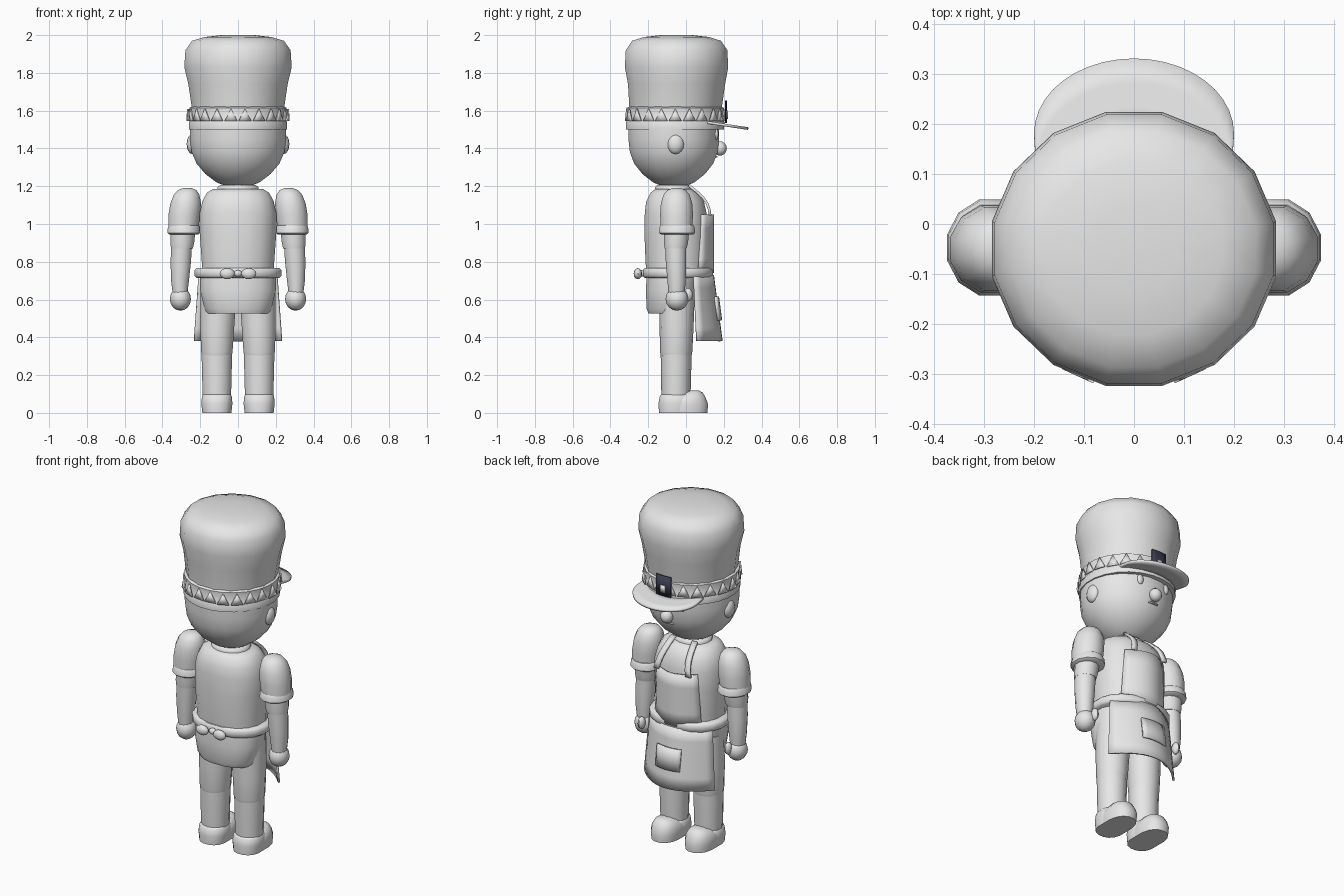
import bpy, bmesh, math
from mathutils import Vector

if "Cube" in bpy.data.objects:
    bpy.data.objects.remove(bpy.data.objects["Cube"])


def material(name, rgb):
    m = bpy.data.materials.new(name)
    m.diffuse_color = (*rgb, 1)
    m.use_nodes = True
    m.node_tree.nodes["Principled BSDF"].inputs["Base Color"].default_value = m.diffuse_color
    return m


GREY = material("plain_grey", (0.8, 0.8, 0.8))
NAVY = material("badge_navy", (0.045, 0.05, 0.085))


def finish(name, bm, mat=GREY, angle=50):
    """Turn a bmesh into a smooth-shaded object with crisp edges."""
    bmesh.ops.recalc_face_normals(bm, faces=bm.faces)
    me = bpy.data.meshes.new(name)
    bm.to_mesh(me)
    bm.free()
    me.materials.append(mat)
    ob = bpy.data.objects.new(name, me)
    bpy.context.collection.objects.link(ob)
    bpy.ops.object.select_all(action='DESELECT')
    ob.select_set(True)
    bpy.context.view_layer.objects.active = ob
    bpy.ops.object.shade_smooth_by_angle(angle=math.radians(angle))
    return ob


def tower(name, rings, n=16, power=2.0, angle=50, mat=GREY):
    """Stack of rounded cross-sections: (z, rx, ry, cx, cy)."""
    bm = bmesh.new()
    loops = []
    for z, rx, ry, cx, cy in rings:
        loop = []
        for i in range(n):
            a = 2 * math.pi * (i + 0.5) / n
            c, s = math.cos(a), math.sin(a)
            x = math.copysign(abs(c) ** (2 / power), c)
            y = math.copysign(abs(s) ** (2 / power), s)
            loop.append(bm.verts.new((cx + rx * x, cy + ry * y, z)))
        loops.append(loop)
    for a, b in zip(loops, loops[1:]):
        for i in range(n):
            j = (i + 1) % n
            bm.faces.new((a[i], a[j], b[j], b[i]))
    bm.faces.new(loops[0])
    bm.faces.new(loops[-1])
    return finish(name, bm, mat, angle)


def ball(name, centre, radii, n=12):
    bm = bmesh.new()
    bmesh.ops.create_uvsphere(bm, u_segments=n, v_segments=8, radius=1)
    for v in bm.verts:
        v.co = Vector(centre) + Vector(v.co[k] * radii[k] for k in range(3))
    return finish(name, bm)


def sheet(name, f, nu=10, nv=4, thick=0.012, mat=GREY):
    """Thin cloth panel from f(u, v), u in -1..1 and v in 0..1."""
    bm = bmesh.new()
    g = [[bm.verts.new(f(-1 + 2 * i / nu, j / nv)) for i in range(nu + 1)]
         for j in range(nv + 1)]
    for j in range(nv):
        for i in range(nu):
            bm.faces.new((g[j][i], g[j][i + 1], g[j + 1][i + 1], g[j + 1][i]))
    ob = finish(name, bm, mat)
    mod = ob.modifiers.new("thickness", 'SOLIDIFY')
    mod.thickness = thick
    mod.offset = 0
    return ob


def mix(a, b, t):
    return a + (b - a) * t


# Head and neck
CY = -0.065
tower("head", [(1.20, .06, .06, 0, CY), (1.22, .115, .11, 0, CY),
               (1.265, .175, .168, 0, CY), (1.32, .222, .212, 0, CY),
               (1.38, .248, .235, 0, CY), (1.45, .258, .243, 0, CY),
               (1.53, .255, .243, 0, CY)], n=20)
tower("neck", [(1.15, .08, .075, 0, CY), (1.23, .08, .075, 0, CY)])
tower("collar", [(1.17, .11, .10, 0, CY), (1.195, .11, .10, 0, CY),
                 (1.207, .095, .088, 0, CY)])

# Tall hat with cap band
hc = -0.05
tower("hat_crown", [(1.55, .24, .24, 0, -.057), (1.62, .25, .25, 0, -.055),
                    (1.74, .268, .262, 0, hc), (1.83, .290, .279, 0, hc),
                    (1.92, .284, .274, 0, hc), (1.97, .248, .24, 0, hc),
                    (1.99, .18, .175, 0, hc), (2.0, .09, .085, 0, hc)], angle=60)
tower("hat_band", [(1.50, .262, .262, 0, -.058), (1.54, .263, .263, 0, -.058),
                   (1.55, .256, .256, 0, -.058), (1.615, .260, .260, 0, -.057),
                   (1.622, .245, .245, 0, -.057)], n=24)

# Row of pointed folds around the band
bm = bmesh.new()
for i in range(22):
    pts = []
    for k, z, r in ((-.45, 1.545, .266), (.45, 1.545, .266), (0, 1.61, .263)):
        a = 2 * math.pi * (i + k) / 22
        pts.append(bm.verts.new((r * math.cos(a), -.057 + r * math.sin(a), z)))
    bm.faces.new(pts)
folds = finish("band_folds", bm)
folds.modifiers.new("thickness", 'SOLIDIFY').thickness = .008


# Visor
def visor(u, v):
    a = math.radians(90 - 72 * u)
    outer = Vector((.2 * math.sin(math.radians(90) * u), .18 + .15 * math.cos(math.radians(90) * u)))
    inner = Vector((.2 * math.cos(a), -.05 + .235 * math.sin(a)))
    p = inner.lerp(outer, v)
    return (p.x, p.y, 1.532 - .15 * (p.y - .15))


sheet("visor", visor, 20, 3, .014)

# Dark badge with a small pale window
for nm, w, lo, hi, off, m in (("badge", .048, 1.535, 1.655, .213, NAVY),
                              ("badge_window", .016, 1.555, 1.60, .219, GREY)):
    sheet(nm, lambda u, v: (u * w, off - 1.9 * (u * w) ** 2, mix(lo, hi, v)), 4, 1, .006, m)

# Face
ball("nose", (0, .18, 1.40), (.036, .036, .038))
for k, z in enumerate((1.352, 1.332)):
    sheet(f"mouth_line_{k}",
          lambda u, v: (u * .03, .163 - .018 * k - 2 * (u * .03) ** 2, z + .007 * v), 4, 1, .009)

# Torso, belt and shirt tail
tower("torso", [(.72, .195, .16, 0, -.05), (.80, .195, .165, 0, -.052),
                (.95, .206, .17, 0, -.053), (1.06, .206, .166, 0, -.055),
                (1.12, .192, .155, 0, -.058), (1.165, .168, .128, 0, -.062),
                (1.185, .135, .10, 0, -.065)], power=2.3, angle=60)
tower("shirt_tail", [(.525, .165, .115, 0, -.085), (.55, .18, .125, 0, -.085),
                     (.65, .204, .14, 0, -.075), (.73, .204, .15, 0, -.06)], power=2.3)
tower("belt", [(.715, .222, .178, 0, -.043), (.725, .233, .188, 0, -.043),
               (.755, .233, .188, 0, -.043), (.767, .222, .178, 0, -.043)], n=20, power=2.2)
ball("belt_knot", (0, -.238, .738), (.022, .018, .018))


# Apron
def skirt_y(x, z):
    t = (.73 - z) / .35
    w = mix(.205, .23, t)
    return mix(.142, .188, t) - mix(.10, .13, t) * (x / w) ** 2


def skirt(u, v):
    z = mix(.38, .73, v)
    x = u * mix(.23, .205, v)
    return (x, skirt_y(x, z), z)


def bib(u, v):
    x = u * mix(.15, .135, v)
    return (x, .143 - 3.4 * x * x, mix(.74, 1.05, v))


def pocket(u, v):
    x, z = u * .078, mix(.49, .615, v)
    return (x, skirt_y(x, z) + .012, z)


sheet("apron_skirt", skirt, 14, 5)
sheet("apron_bib", bib, 10, 4)
sheet("apron_pocket", pocket, 6, 2)

# Paired parts
for side, s in (("left", -1), ("right", 1)):
    # Ears, eyes and bow loops
    ball(side + "_ear", (s * .242, -.055, 1.423), (.03, .045, .053))
    ball(side + "_eye", (s * .088, .158, 1.475), (.02, .014, .03))
    ball(side + "_bow_loop", (s * .057, -.255, .737), (.04, .022, .029))

    # Apron strap running over the chest to the neck
    def strap(u, v):
        y = mix(.128, .015, v) + .03 * math.sin(math.pi * v)
        return (s * mix(.105, .07, v) + u * .016, y, mix(1.045, 1.205, v))
    sheet(side + "_apron_strap", strap, 2, 5, .014)

    # Sleeve, cuff, arm and hand
    tower(side + "_sleeve", [(z, rx, ry, s * cx, -.05) for z, rx, ry, cx in (
        (.97, .082, .086, .29), (1.05, .087, .09, .284), (1.11, .084, .086, .277),
        (1.155, .07, .072, .272), (1.18, .05, .05, .269), (1.19, .022, .022, .268))],
        n=12, angle=60)
    tower(side + "_cuff", [(z, r, r * 1.1, s * .287, -.047) for z, r in (
        (.945, .08), (.953, .09), (.985, .087), (.995, .08))], n=12)
    tower(side + "_upper_arm", [(.87, .06, .06, s * .297, -.055),
                                (.90, .065, .066, s * .295, -.053),
                                (.97, .068, .07, s * .29, -.05)], n=12)
    tower(side + "_forearm", [(.63, .04, .044, s * .307, -.05),
                              (.70, .049, .05, s * .307, -.05),
                              (.80, .056, .056, s * .303, -.053),
                              (.90, .057, .058, s * .298, -.055)], n=12)
    ball(side + "_hand", (s * .305, -.048, .603), (.056, .06, .062))
    ball(side + "_thumb", (s * .285, .01, .625), (.02, .025, .036), 8)

    # Trouser leg, lower leg and shoe
    tower(side + "_trouser_leg", [(.305, .082, .082, s * .112, -.052),
                                  (.32, .085, .085, s * .112, -.052),
                                  (.45, .092, .09, s * .11, -.05),
                                  (.66, .098, .095, s * .102, -.048)], n=14)
    tower(side + "_lower_leg", [(.08, .076, .076, s * .112, -.053),
                                (.12, .078, .078, s * .112, -.053),
                                (.31, .083, .082, s * .112, -.052)], n=14)
    tower(side + "_shoe_toe", [(0, .078, .118, s * .112, -.003),
                               (.045, .082, .122, s * .112, -.003),
                               (.08, .076, .098, s * .112, .008),
                               (.107, .056, .06, s * .112, .03),
                               (.119, .025, .028, s * .112, .04)], n=16, power=2.3)
    tower(side + "_shoe_heel", [(0, .078, .09, s * .112, -.055),
                                (.05, .084, .092, s * .112, -.055),
                                (.09, .08, .085, s * .112, -.055),
                                (.098, .072, .075, s * .112, -.055)], n=16, power=2.3)
